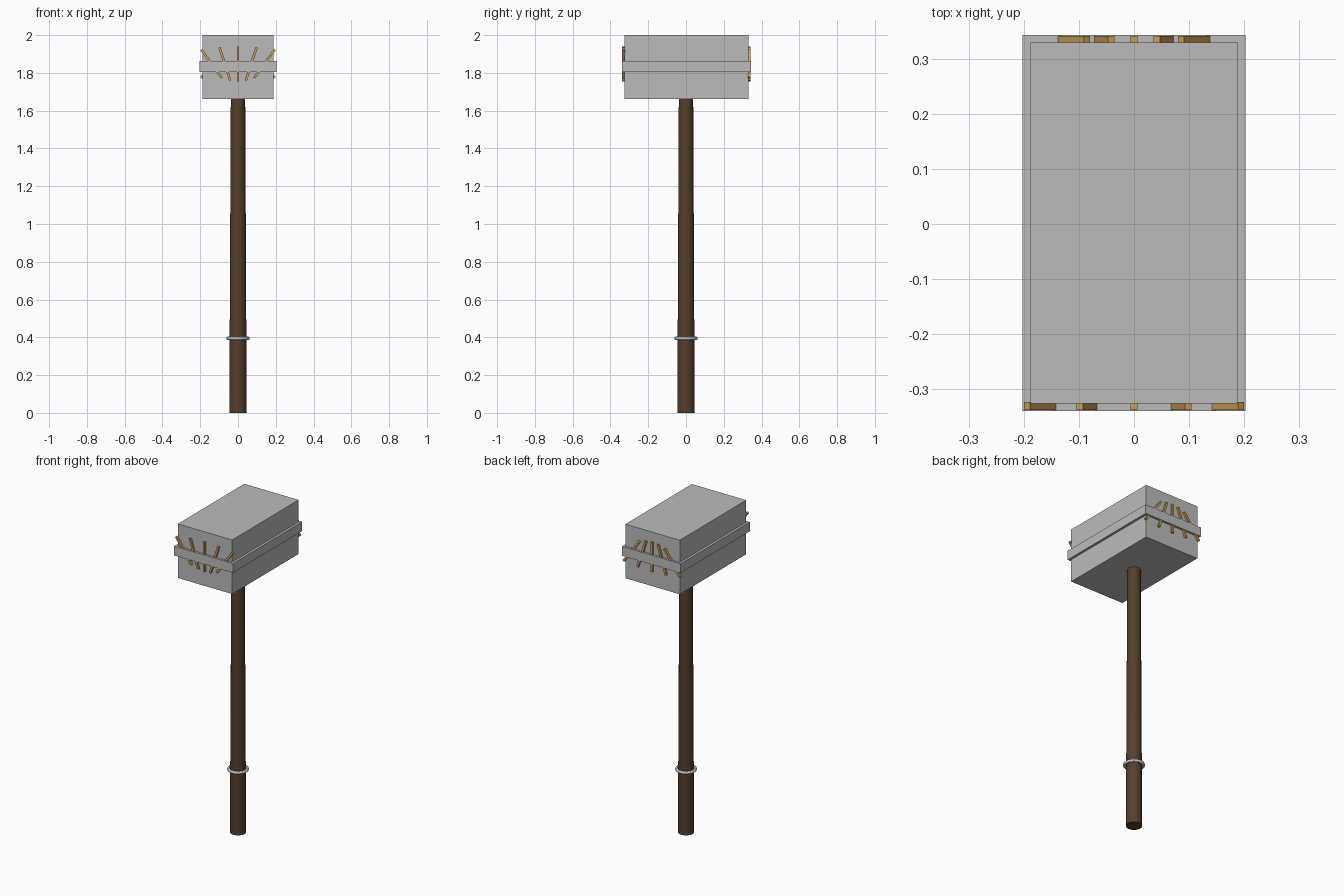
import bpy
import math

cube = bpy.data.objects.get("Cube")
if cube:
    bpy.data.objects.remove(cube, do_unlink=True)


def material(name, rgb):
    m = bpy.data.materials.new(name)
    m.use_nodes = True
    m.diffuse_color = (*rgb, 1)
    m.node_tree.nodes["Principled BSDF"].inputs["Base Color"].default_value = (*rgb, 1)
    return m


stone = material("stone grey", (0.5, 0.5, 0.5))
steel = material("ring steel", (0.6, 0.6, 0.6))
wood = material("dark wood", (0.09, 0.05, 0.025))
brass = material("brass", (0.6, 0.35, 0.1))


def finish(name, mat):
    ob = bpy.context.object
    ob.name = name
    ob.data.materials.append(mat)
    return ob


def box(name, mat, size, loc, tilt=0):
    bpy.ops.mesh.primitive_cube_add(size=1, location=loc, rotation=(0, tilt, 0))
    ob = finish(name, mat)
    ob.scale = size
    return ob


# Head block and the band around it
MID_Y = 0.002
box("head_block", stone, (0.376, 0.656, 0.338), (0, MID_Y, 1.831))
box("head_band", stone, (0.406, 0.684, 0.058), (0, MID_Y, 1.833))

# Fans of small bars on both ends, spreading upward in front and downward behind
for end, side, y in (("front", 1, -0.331), ("back", -1, 0.335)):
    for i in range(-2, 3):
        box(f"{end}_bar_{i + 3}", brass, (0.013, 0.014, 0.185),
            (i * 0.07, y, 1.848), side * i * math.radians(18))

# Slightly tapered handle
bpy.ops.mesh.primitive_cone_add(vertices=32, radius1=0.046, radius2=0.038,
                                depth=1.7, location=(0, 0, 0.85))
finish("handle", wood)
bpy.ops.object.shade_smooth_by_angle()

# Grip ring
bpy.ops.mesh.primitive_torus_add(major_radius=0.053, minor_radius=0.009,
                                 major_segments=48, minor_segments=12,
                                 location=(0, 0, 0.395))
finish("grip_ring", steel)
bpy.ops.object.shade_smooth_by_angle()
